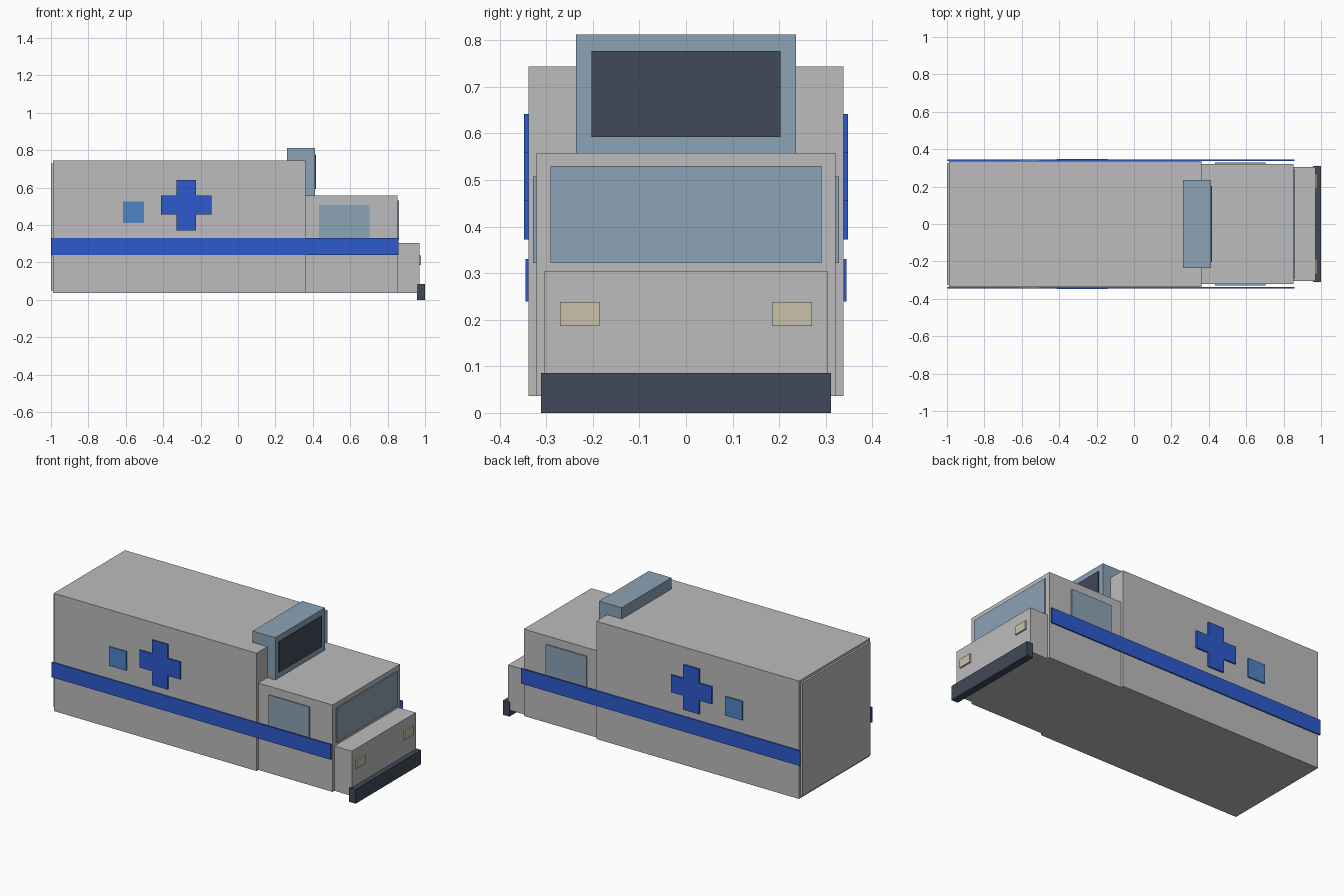
import bpy, bmesh

if "Cube" in bpy.data.objects:
    bpy.data.objects.remove(bpy.data.objects["Cube"])


def material(name, rgb):
    lin = [((c / 255 + 0.055) / 1.055) ** 2.4 for c in rgb]
    m = bpy.data.materials.new(name)
    m.diffuse_color = (*lin, 1)
    m.use_nodes = True
    m.node_tree.nodes["Principled BSDF"].inputs["Base Color"].default_value = m.diffuse_color
    return m


GREY = material("body grey", (188, 188, 189))
GLASS = material("glass blue grey", (140, 163, 182))
DARK = material("dark slate", (65, 73, 88))
BLUE = material("strong blue", (44, 90, 205))
LIGHT_BLUE = material("light blue", (80, 133, 200))
CREAM = material("lamp cream", (200, 193, 168))


def prism(name, profile, y0, y1, mat):
    """Extrude an (x, z) outline along y."""
    bm = bmesh.new()
    face = bm.faces.new([bm.verts.new((x, y0, z)) for x, z in profile])
    ext = bmesh.ops.extrude_face_region(bm, geom=[face])
    verts = [v for v in ext["geom"] if isinstance(v, bmesh.types.BMVert)]
    bmesh.ops.translate(bm, vec=(0, y1 - y0, 0), verts=verts)
    bmesh.ops.recalc_face_normals(bm, faces=bm.faces)
    mesh = bpy.data.meshes.new(name)
    bm.to_mesh(mesh)
    bm.free()
    mesh.materials.append(mat)
    ob = bpy.data.objects.new(name, mesh)
    bpy.context.collection.objects.link(ob)
    return ob


def box(name, x, y, z, mat):
    outline = [(x[0], z[0]), (x[1], z[0]), (x[1], z[1]), (x[0], z[1])]
    return prism(name, outline, y[0], y[1], mat)


# Main volumes
box("rear_compartment", (-0.988, 0.36), (-0.338, 0.338), (0.036, 0.744), GREY)
box("rear_door_panel", (-1.0, -0.988), (-0.323, 0.323), (0.05, 0.729), GREY)
box("cab", (0.36, 0.854), (-0.321, 0.321), (0.036, 0.558), GREY)
box("hood", (0.854, 0.97), (-0.304, 0.304), (0.036, 0.305), GREY)
box("front_bumper", (0.957, 1.0), (-0.311, 0.311), (0.0, 0.086), DARK)

# Roof pod with its dark front panel
box("roof_pod", (0.262, 0.413), (-0.236, 0.236), (0.556, 0.812), GLASS)
box("roof_pod_panel", (0.413, 0.418), (-0.203, 0.203), (0.592, 0.777), DARK)

# Windshield
box("windshield", (0.854, 0.861), (-0.291, 0.291), (0.322, 0.53), GLASS)

# Cross outline
cx, cz, a, b = -0.277, 0.507, 0.135, 0.052
cross = [(-b, -a), (b, -a), (b, -b), (a, -b), (a, b), (b, b),
         (b, a), (-b, a), (-b, b), (-a, b), (-a, -b), (-b, -b)]
cross = [(cx + x, cz + z) for x, z in cross]

# Parts repeated on both sides
for side, s in (("left", 1), ("right", -1)):
    box(f"{side}_stripe", (-0.998, 0.857), (s * 0.338, s * 0.345), (0.239, 0.33), BLUE)
    prism(f"{side}_cross", cross, s * 0.338, s * 0.3475, BLUE)
    box(f"{side}_rear_window", (-0.616, -0.502), (s * 0.338, s * 0.346), (0.411, 0.525), LIGHT_BLUE)
    box(f"{side}_cab_window", (0.432, 0.703), (s * 0.321, s * 0.328), (0.322, 0.508), GLASS)
    box(f"{side}_headlight", (0.97, 0.979), (s * 0.186, s * 0.27), (0.187, 0.238), CREAM)
